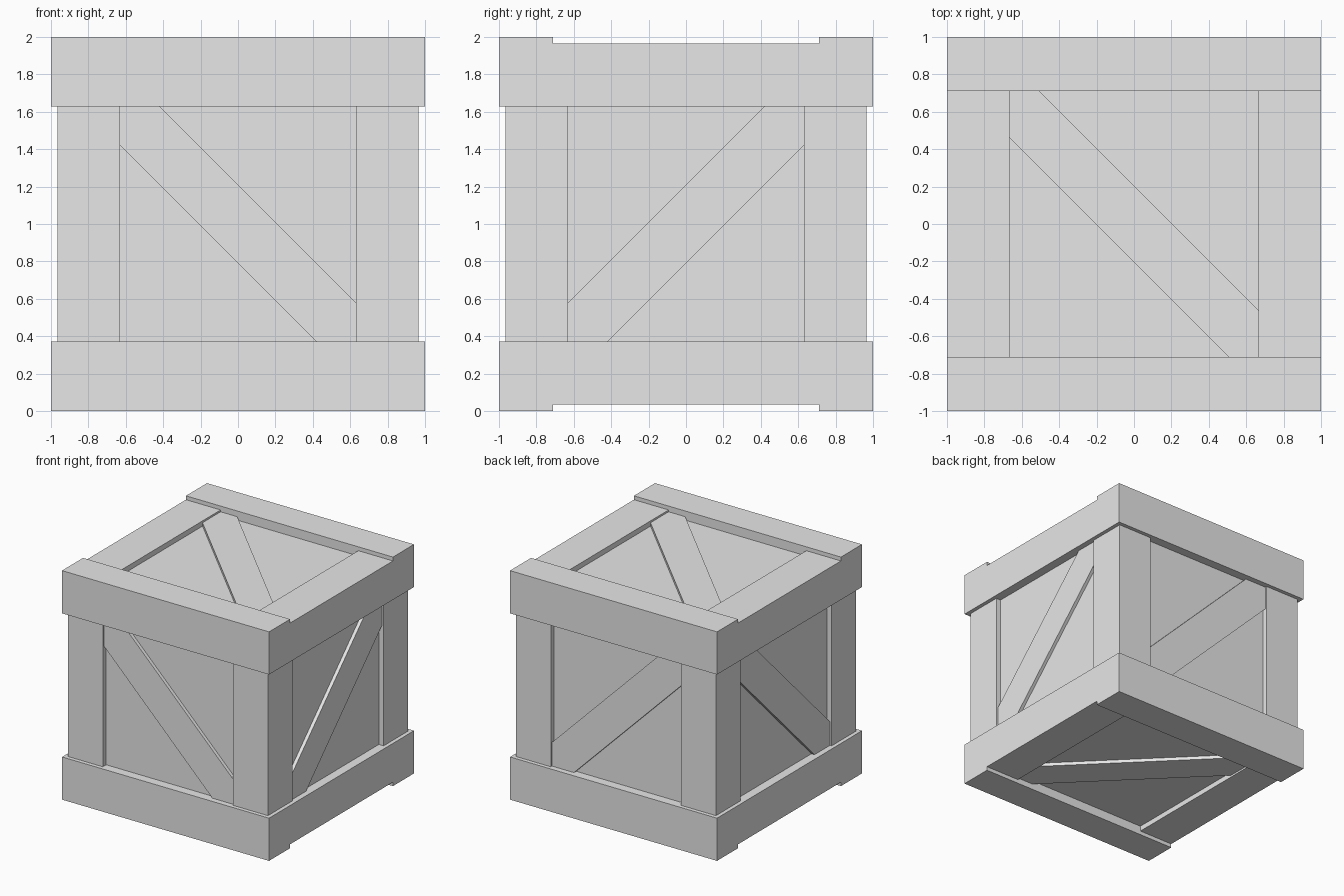
import bpy
import bmesh
from math import pi
from mathutils import Matrix, Vector

cube = bpy.data.objects.get("Cube")
if cube:
    bpy.data.objects.remove(cube, do_unlink=True)

# Single flat grey
grey = bpy.data.materials.new("plain_grey")
grey.use_nodes = True
colour = (0.8, 0.8, 0.8, 1)
grey.diffuse_color = colour
grey.node_tree.nodes["Principled BSDF"].inputs["Base Color"].default_value = colour

# Distances from the crate's centre
OUTER, POST, BRACE, PANEL = 1.0, 0.966, 0.95, 0.92
OPEN = 0.63      # half opening between posts, and between the frames
TOP_X = 0.665    # half opening between the lid's side boards
TOP_Y = 0.71     # half opening between the lid's long boards
CENTRE = Vector((0, 0, 1))


def finish(name, bm):
    bmesh.ops.recalc_face_normals(bm, faces=bm.faces)
    mesh = bpy.data.meshes.new(name)
    bm.to_mesh(mesh)
    bm.free()
    mesh.materials.append(grey)
    obj = bpy.data.objects.new(name, mesh)
    bpy.context.collection.objects.link(obj)
    return obj


def box(name, low, high):
    """Box between two corners measured from the crate's centre."""
    low, high = Vector(low), Vector(high)
    bm = bmesh.new()
    bmesh.ops.create_cube(bm, size=1)
    bmesh.ops.scale(bm, vec=high - low, verts=bm.verts)
    bmesh.ops.translate(bm, vec=(low + high) / 2 + CENTRE, verts=bm.verts)
    return finish(name, bm)


def span(sign, a, b):
    return sorted((sign * a, sign * b))


def brace(name, a, b, k, matrix):
    """Diagonal plank clipped to an opening, lying on a panel."""
    outline = [(-a, b), (-a, a - k), (b - k, -b),
               (a, -b), (a, k - a), (k - b, b)]
    bm = bmesh.new()
    face = bm.faces.new([bm.verts.new((u, v, PANEL - 0.01)) for u, v in outline])
    extruded = bmesh.ops.extrude_face_region(bm, geom=[face])["geom"]
    tops = [g for g in extruded if isinstance(g, bmesh.types.BMVert)]
    bmesh.ops.translate(bm, vec=(0, 0, BRACE - PANEL + 0.01), verts=tops)
    bmesh.ops.transform(bm, matrix=Matrix.Translation(CENTRE) @ matrix, verts=bm.verts)
    return finish(name, bm)


# Recessed panels on all six sides
box("inner_panels", (-PANEL,) * 3, (PANEL,) * 3)

# Upper and lower frames
for level, sz in (("upper", 1), ("lower", -1)):
    z0, z1 = span(sz, OPEN - 0.003, OUTER)
    for side, s in (("back", 1), ("front", -1)):
        y0, y1 = span(s, TOP_Y, OUTER)
        box(f"{level}_{side}_board", (-OUTER, y0, z0), (OUTER, y1, z1))
    z0, z1 = span(sz, OPEN - 0.003, POST)
    for side, s in (("left", 1), ("right", -1)):
        x0, x1 = span(s, TOP_X, OUTER)
        box(f"{level}_{side}_board", (x0, -TOP_Y, z0), (x1, TOP_Y, z1))

# Corner posts
for xn, sx in (("left", 1), ("right", -1)):
    for yn, sy in (("back", 1), ("front", -1)):
        x0, x1 = span(sx, OPEN, POST)
        y0, y1 = span(sy, OPEN, POST)
        box(f"{yn}_{xn}_post", (x0, y0, -OPEN), (x1, y1, OPEN))

# Diagonal braces; opposite sides mirror each other
upright = Matrix.Rotation(pi / 2, 4, "X")
quarter = Matrix.Rotation(pi / 2, 4, "Z")
flip_u = Matrix.Diagonal((-1, 1, 1, 1))
flip_y = Matrix.Diagonal((1, -1, 1, 1))
flip_x = Matrix.Diagonal((-1, 1, 1, 1))
flip_z = Matrix.Diagonal((1, 1, -1, 1))
left = quarter @ upright @ flip_u
brace("front_brace", OPEN, OPEN, 0.21, upright)
brace("back_brace", OPEN, OPEN, 0.21, flip_y @ upright)
brace("left_brace", OPEN, OPEN, 0.21, left)
brace("right_brace", OPEN, OPEN, 0.21, flip_x @ left)
brace("top_brace", TOP_X, TOP_Y, 0.205, Matrix.Identity(4))
brace("bottom_brace", TOP_X, TOP_Y, 0.205, flip_z)
